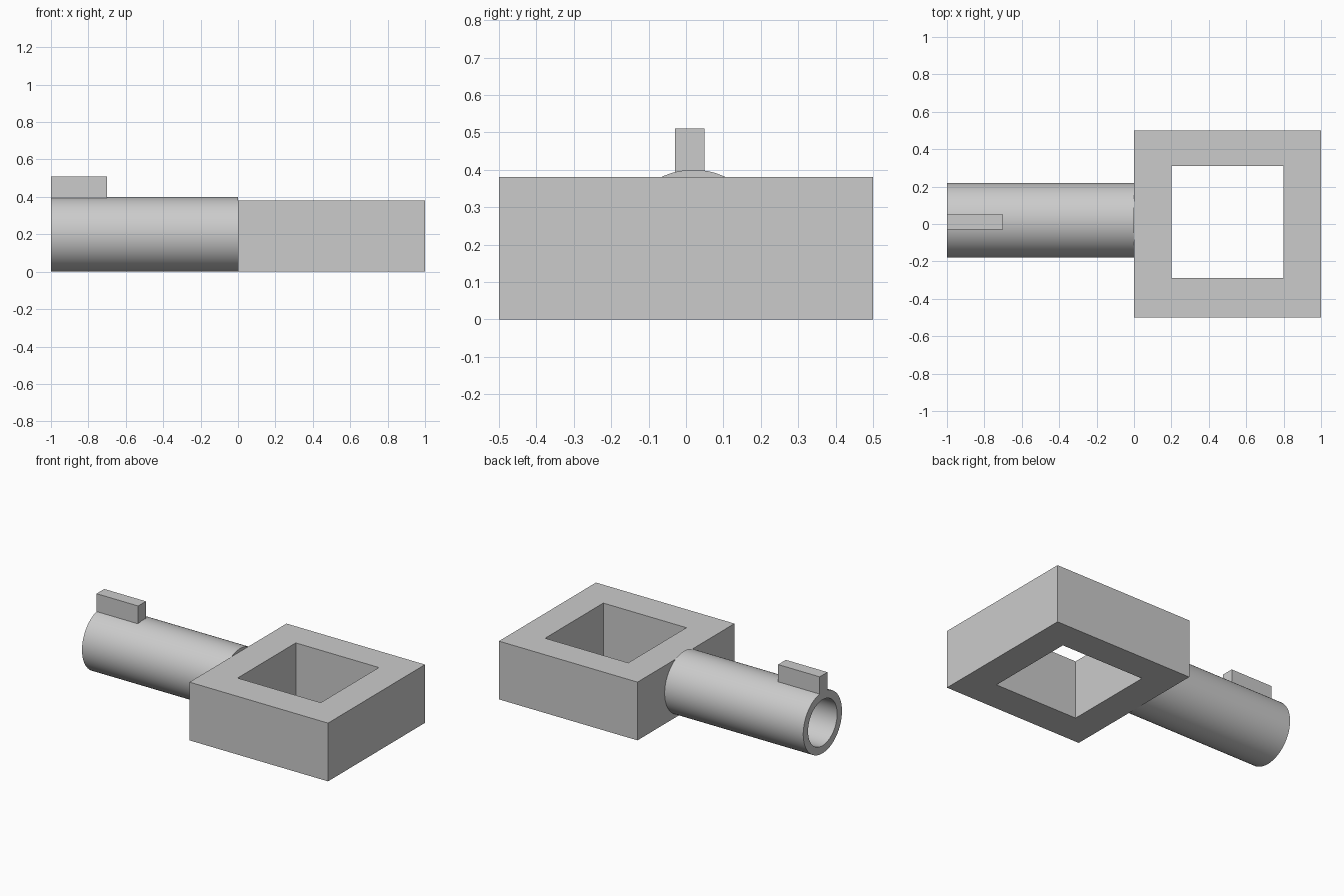
import bpy, bmesh, math
from mathutils import Vector

cube = bpy.data.objects.get("Cube")
if cube:
    bpy.data.objects.remove(cube, do_unlink=True)

grey = bpy.data.materials.new("plain grey")
grey.use_nodes = True
grey.diffuse_color = (0.6, 0.6, 0.6, 1)
grey.node_tree.nodes["Principled BSDF"].inputs["Base Color"].default_value = (0.6, 0.6, 0.6, 1)


def finish(bm, name):
    bmesh.ops.recalc_face_normals(bm, faces=bm.faces)
    mesh = bpy.data.meshes.new(name)
    bm.to_mesh(mesh)
    bm.free()
    mesh.materials.append(grey)
    obj = bpy.data.objects.new(name, mesh)
    bpy.context.collection.objects.link(obj)
    return obj


def hollow(name, outer, inner, start, travel):
    """Sweep the ring between two matching outlines along a straight line."""
    bm = bmesh.new()
    offsets = [(outer, start), (outer, start + travel), (inner, start + travel), (inner, start)]
    loops = [[bm.verts.new(p + o) for p in outline] for outline, o in offsets]
    n = len(outer)
    for a, b in zip(loops, loops[1:] + loops[:1]):
        for i in range(n):
            j = (i + 1) % n
            bm.faces.new((a[i], a[j], b[j], b[i]))
    return finish(bm, name)


def rectangle(x0, x1, y0, y1):
    return [Vector(p) for p in ((x0, y0, 0), (x1, y0, 0), (x1, y1, 0), (x0, y1, 0))]


def circle(radius, sides=64):
    angles = [2 * math.pi * i / sides for i in range(sides)]
    return [Vector((0, radius * math.cos(a), radius * math.sin(a))) for a in angles]


# Square block with a through opening
hollow("square_frame", rectangle(0, 1, -0.5, 0.5), rectangle(0.2, 0.8, -0.29, 0.31),
       Vector((0, 0, 0)), Vector((0, 0, 0.38)))

# Round hollow shaft butting against the block
shaft = hollow("hollow_shaft", circle(0.2), circle(0.15),
               Vector((-1, 0.02, 0.2)), Vector((1, 0, 0)))
bpy.ops.object.select_all(action="DESELECT")
shaft.select_set(True)
bpy.context.view_layer.objects.active = shaft
bpy.ops.object.shade_smooth_by_angle(angle=math.radians(30))

# Small upright tab on top of the shaft end
bm = bmesh.new()
bmesh.ops.create_cube(bm, size=1)
bmesh.ops.scale(bm, vec=(0.3, 0.08, 0.12), verts=bm.verts)
bmesh.ops.translate(bm, vec=(-0.85, 0.01, 0.45), verts=bm.verts)
finish(bm, "shaft_tab")
